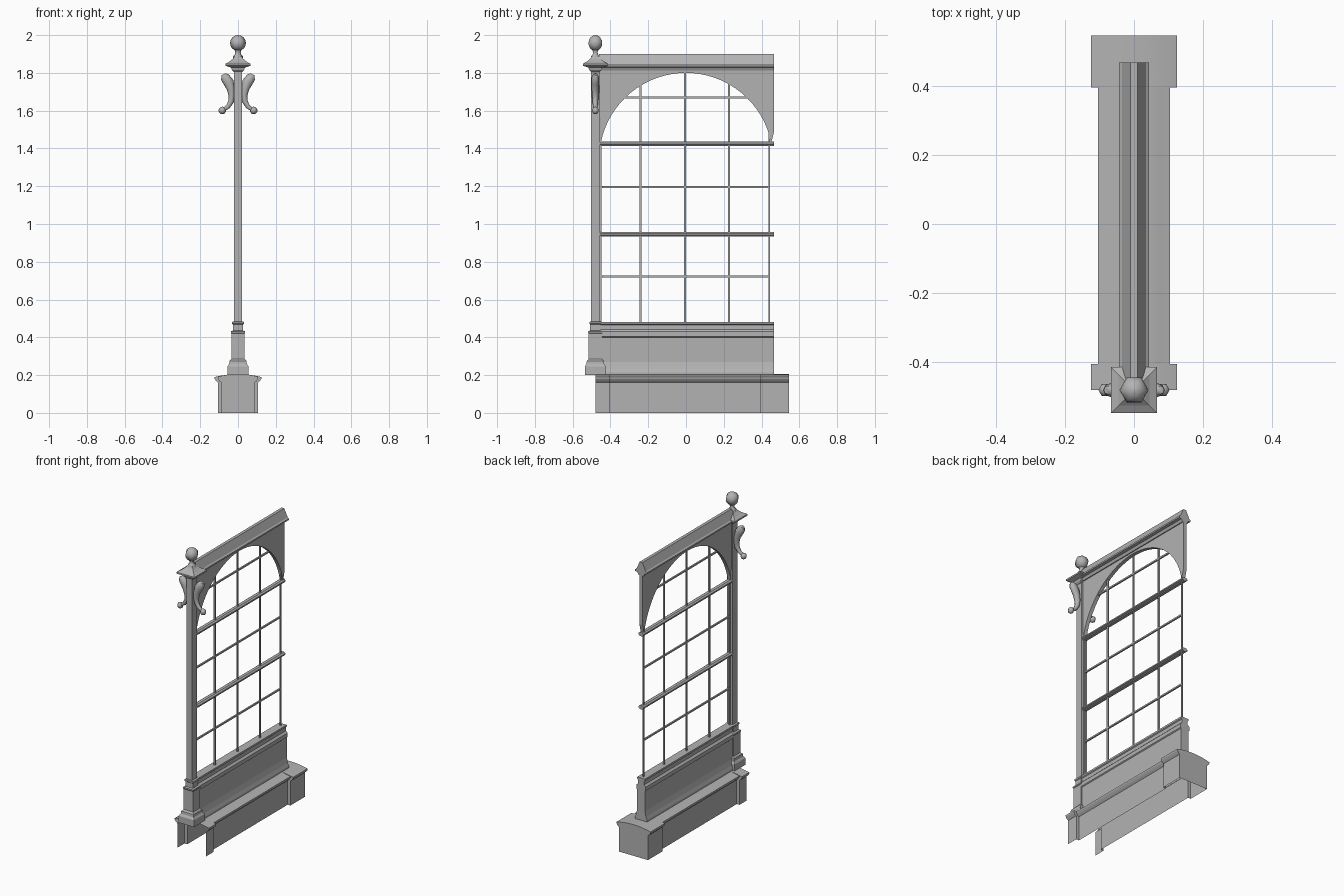
import bpy, bmesh, math
from mathutils import Vector

if "Cube" in bpy.data.objects:
    bpy.data.objects.remove(bpy.data.objects["Cube"], do_unlink=True)

grey = bpy.data.materials.new("painted_grey")
grey.use_nodes = True
colour = (0.45, 0.45, 0.45, 1)
grey.diffuse_color = colour
grey.node_tree.nodes["Principled BSDF"].inputs["Base Color"].default_value = colour

POST_Y = -0.48
WALL_START, WALL_END = -0.46, 0.467


def finish(bm, name, smooth=None):
    bmesh.ops.recalc_face_normals(bm, faces=bm.faces)
    mesh = bpy.data.meshes.new(name)
    bm.to_mesh(mesh)
    bm.free()
    mesh.materials.append(grey)
    obj = bpy.data.objects.new(name, mesh)
    bpy.context.collection.objects.link(obj)
    if smooth:
        bpy.ops.object.select_all(action="DESELECT")
        obj.select_set(True)
        bpy.context.view_layer.objects.active = obj
        bpy.ops.object.shade_smooth_by_angle(angle=math.radians(smooth))
    return obj


def skin(rings, name, closed=True, start=True, end=True, smooth=None):
    """Join rings of points with quads and cap the chosen ends."""
    bm = bmesh.new()
    rows = [[bm.verts.new(p) for p in ring] for ring in rings]
    n = len(rows[0])
    for a, b in zip(rows, rows[1:]):
        for i in range(n if closed else n - 1):
            j = (i + 1) % n
            bm.faces.new((a[i], a[j], b[j], b[i]))
    if start:
        bm.faces.new(rows[0])
    if end:
        bm.faces.new(rows[-1])
    return finish(bm, name, smooth)


def turned(profile, name, sides, centre=(0, POST_Y), phase=0, smooth=None):
    """Stack of polygon rings from (radius, z) pairs."""
    def ring(r, z):
        angles = [phase + math.tau * i / sides for i in range(sides)]
        return [(centre[0] + r * math.cos(a), centre[1] + r * math.sin(a), z) for a in angles]
    return skin([ring(r, z) for r, z in profile], name, smooth=smooth)


def square_turned(profile, name):
    return turned([(h * math.sqrt(2), z) for h, z in profile], name, 4, phase=math.pi / 4)


def mirrored(half):
    """Complete a right-hand (x, z) profile that ends on the centre line."""
    return half + [(-x, z) for x, z in reversed(half) if x > 0]


def moulding(half, name, y0=WALL_START, y1=WALL_END):
    points = mirrored(half)
    return skin([[(x, y, z) for x, z in points] for y in (y0, y1)], name)


def box(name, lo, hi):
    (x0, y0, z0), (x1, y1, z1) = lo, hi
    return skin([[(x0, y0, z), (x1, y0, z), (x1, y1, z), (x0, y1, z)] for z in (z0, z1)], name)


def ball(name, centre, radius, rings=8):
    x, y, z = centre
    angles = [math.pi * (0.03 + 0.94 * i / rings) for i in range(rings + 1)]
    profile = [(radius * math.sin(a), z - radius * math.cos(a)) for a in angles]
    return turned(profile, name, 6, (x, y), smooth=75)


# Hollow stone base with a wider pier at each end
pier = [(0.105, 0), (0.105, 0.16), (0.117, 0.17), (0.124, 0.182),
        (0.124, 0.19), (0.09, 0.197), (0.05, 0.203), (0, 0.205)]
middle = [(max(x - 0.02, 0) if x > 0.06 else x, z) for x, z in pier]
sections = [(-0.48, pier), (-0.405, pier), (-0.405, middle),
            (0.395, middle), (0.395, pier), (0.545, pier)]
skin([[(x, y, z) for x, z in mirrored(half)] for y, half in sections],
     "stone_base", closed=False, start=False, smooth=25)

# Lower wall panel with skirting and sill
moulding([(0.043, 0.2), (0.043, 0.215), (0.036, 0.235), (0.028, 0.27), (0.028, 0.4),
          (0.034, 0.405), (0.034, 0.43), (0.022, 0.442), (0.022, 0.465),
          (0.028, 0.47), (0.028, 0.482), (0, 0.482)], "lower_panel")

# Pedestal, post and cap
square_turned([(0.056, 0.2), (0.056, 0.245), (0.047, 0.258), (0.045, 0.275), (0.035, 0.285),
               (0.035, 0.42), (0.038, 0.424), (0.038, 0.432), (0.027, 0.436),
               (0.027, 0.468), (0.031, 0.472), (0.031, 0.482), (0.02, 0.485)], "pedestal")
box("post", (-0.02, POST_Y - 0.024, 0.48), (0.02, POST_Y + 0.024, 1.83))
square_turned([(0.022, 1.805), (0.032, 1.815), (0.036, 1.828), (0.066, 1.838),
               (0.066, 1.848), (0.045, 1.86), (0.028, 1.874), (0.018, 1.888)], "post_cap")
turned([(0.026, 1.875), (0.026, 1.888), (0.016, 1.898), (0.014, 1.91), (0.02, 1.925)],
       "finial_neck", 6, smooth=60)
ball("finial_ball", (0, POST_Y, 1.958), 0.042)

# Scrolled brackets on both sides of the post
scroll = [(0.077, 1.793, 0.012), (0.068, 1.776, 0.025), (0.05, 1.75, 0.028),
          (0.038, 1.715, 0.021), (0.033, 1.68, 0.017), (0.036, 1.65, 0.015),
          (0.052, 1.622, 0.012), (0.08, 1.602, 0.009)]
for side, label in ((1, "left"), (-1, "right")):
    rings = []
    for i, (x, z, r) in enumerate(scroll):
        before, after = scroll[max(i - 1, 0)], scroll[min(i + 1, len(scroll) - 1)]
        along = Vector((after[0] - before[0], 0, after[1] - before[1])).normalized()
        across = Vector((-along.z, 0, along.x))
        ring = []
        for k in range(8):
            a = math.tau * k / 8
            p = Vector((x, POST_Y, z)) + across * r * math.cos(a)
            p.y += min(r, 0.02) * math.sin(a)
            ring.append((side * p.x, p.y, p.z))
        rings.append(ring)
    skin(rings, label + "_bracket", smooth=60)
    ball(label + "_bracket_ball", (side * 0.083, POST_Y, 1.601), 0.02, 6)

# Sloped top beam
moulding([(0.018, 1.812), (0.026, 1.828), (0.043, 1.832), (0.043, 1.842),
          (0.034, 1.848), (0.01, 1.9), (0, 1.9)], "top_beam")

# Arched panel under the beam
ARCH_Z, ARCH_R = 1.34, 0.46
spread = math.acos(0.09 / ARCH_R)
arch = [(ARCH_R * math.sin(a), ARCH_Z + ARCH_R * math.cos(a))
        for a in (spread * (i / 16 - 1) for i in range(33))]
outline = [(WALL_START, 1.83)] + arch + [(WALL_END, 1.49), (WALL_END, 1.83)]
skin([[(x, y, z) for y, z in outline] for x in (-0.012, 0.012)], "arched_panel")


def arch_top(y):
    return ARCH_Z + math.sqrt(ARCH_R ** 2 - y ** 2)


# Moulded window rails
for z, label in ((0.945, "lower"), (1.425, "upper")):
    moulding([(0.01, z - 0.012), (0.01, z - 0.006), (0.019, z - 0.003),
              (0.019, z + 0.005), (0.01, z + 0.012), (0, z + 0.012)], label + "_rail")

# Thin glazing bars
T = 0.005
for i, y in enumerate((-0.452, -0.24, -0.005, 0.228, 0.441)):
    top = arch_top(y) + 0.01
    box(f"upright_bar_{i + 1}", (-T, y - T, 0.48), (T, y + T, top))
for i, z in enumerate((0.722, 1.195, 1.67)):
    reach = 0.445
    if z > 1.4:
        reach = math.sqrt(ARCH_R ** 2 - (z - ARCH_Z) ** 2) + 0.005
    box(f"cross_bar_{i + 1}", (-T, -reach, z - T), (T, reach, z + T))
